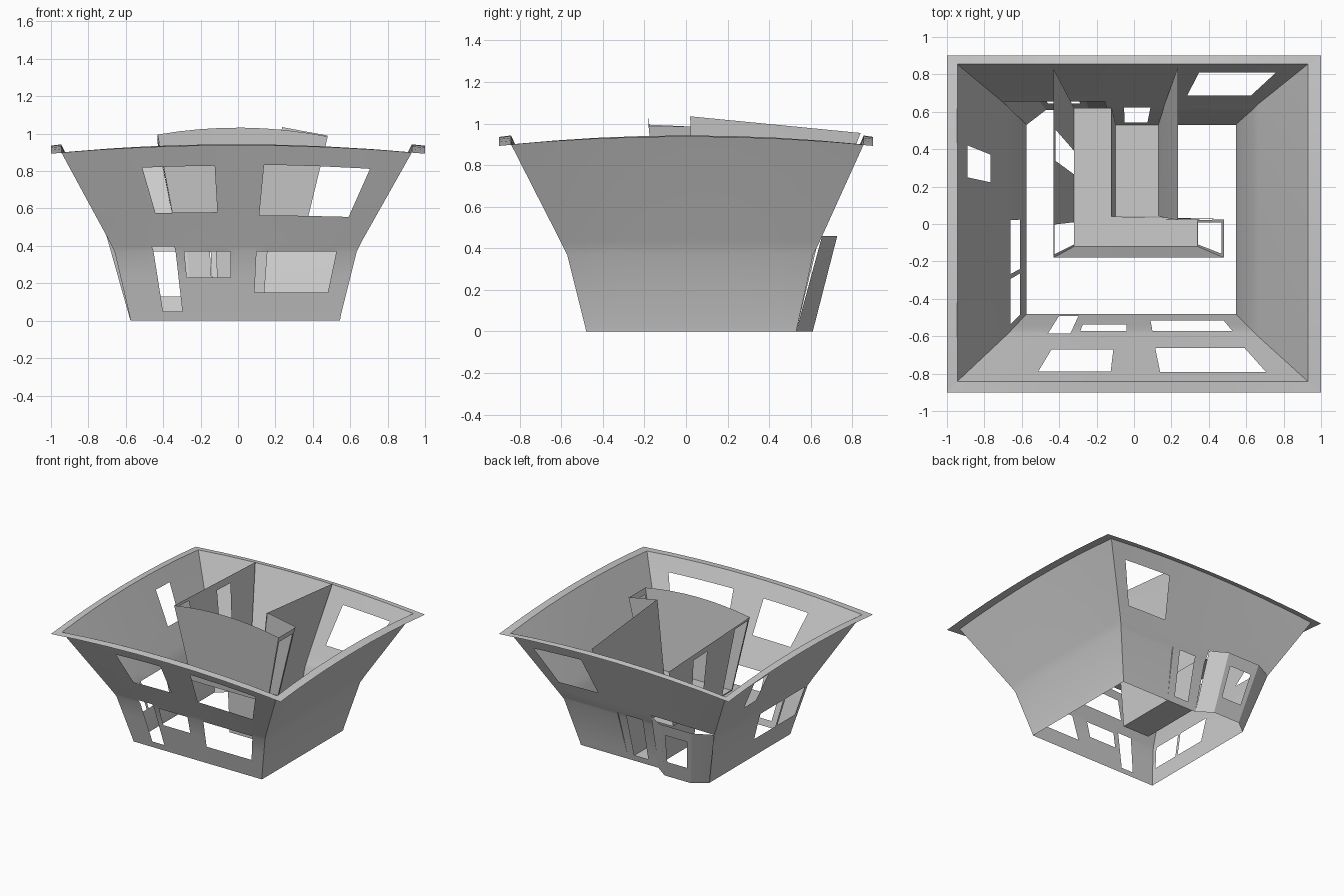
import bpy, bmesh
from mathutils import Vector

if "Cube" in bpy.data.objects:
    bpy.data.objects.remove(bpy.data.objects["Cube"])


def make_object(name, bm):
    bmesh.ops.remove_doubles(bm, verts=bm.verts, dist=1e-5)
    me = bpy.data.meshes.new(name)
    bm.to_mesh(me)
    bm.free()
    ob = bpy.data.objects.new(name, me)
    bpy.context.collection.objects.link(ob)
    bpy.ops.object.select_all(action='DESELECT')
    ob.select_set(True)
    bpy.context.view_layer.objects.active = ob
    bpy.ops.object.shade_smooth_by_angle(angle=0.6)
    return ob


def panel(name, rows, holes=(), bow=0.0, low=0.0, steps=8):
    """Sheet wall lofted through (left, right) rows, lowest first.
    holes are (u0, u1, height0, height1); bow arches the upper part."""
    rows = [(Vector(a), Vector(b)) for a, b in rows]
    keys = [a.z for a, b in rows]

    def point(u, v):
        i = 0
        while i < len(keys) - 2 and v > keys[i + 1]:
            i += 1
        t = (v - keys[i]) / (keys[i + 1] - keys[i])
        p = rows[i][0].lerp(rows[i + 1][0], t).lerp(
            rows[i][1].lerp(rows[i + 1][1], t), u)
        rise = max(0.0, (v - low) / (keys[-1] - low))
        p.z += bow * rise * 4 * u * (1 - u)
        return p

    us = sorted({i / steps for i in range(steps + 1)} | {h[k] for h in holes for k in (0, 1)})
    vs = sorted(set(keys) | {h[k] for h in holes for k in (2, 3)})
    bm = bmesh.new()
    grid = [[bm.verts.new(point(u, v)) for u in us] for v in vs]
    for j in range(len(vs) - 1):
        for i in range(len(us) - 1):
            u, v = (us[i] + us[i + 1]) / 2, (vs[j] + vs[j + 1]) / 2
            if any(h[0] < u < h[1] and h[2] < v < h[3] for h in holes):
                continue
            bm.faces.new((grid[j][i], grid[j][i + 1], grid[j + 1][i + 1], grid[j + 1][i]))
    for v in [v for v in bm.verts if not v.link_faces]:
        bm.verts.remove(v)
    return make_object(name, bm)


def floor(name, outline, z):
    bm = bmesh.new()
    bm.faces.new([bm.verts.new((x, y, z)) for x, y in outline])
    return make_object(name, bm)


# Flaring outer shell: height, left x, right x, front y, back y
profile = [(0.0, -.575, .545, -.48, .53), (.03, -.58, .55, -.487, .537),
           (.37, -.66, .635, -.572, .612), (.43, -.69, .665, -.602, .642),
           (.90, -.945, .93, -.842, .855)]


def side(a, b):
    """Rows of one shell side between corners a and b, e.g. 'lf' = left front."""
    col = {'l': 1, 'r': 2, 'f': 3, 'b': 4}
    return [tuple((p[col[c[0]]], p[col[c[1]]], p[0]) for c in (a, b)) for p in profile]


walls = {
    "front": ('lf', 'rf', [(.214, .434, .565, .795), (.584, .905, .55, .80),
                           (.161, .252, .05, .395), (.288, .479, .23, .37),
                           (.586, .916, .15, .37)]),
    "right": ('rf', 'rb', []),
    "back": ('rb', 'lb', [(.065, .298, .53, .80), (.424, .531, .05, .39),
                          (.603, 1.0, 0.0, .46)]),
    "left": ('lb', 'lf', [(.243, .35, .57, .80), (.50, .743, .16, .37),
                          (.765, .97, .16, .37)]),
}
outer = {'l': -1, 'r': 1, 'f': -.9, 'b': .9}
for name, (a, b, holes) in walls.items():
    rows = side(a, b)
    panel(name + "_wall", rows, holes, bow=.043, low=.38)
    # Eave strip around the rim
    edge = tuple((outer[c[0]], outer[c[1]], .893) for c in (a, b))
    panel(name + "_eave", [edge, rows[-1]], bow=.043, low=-50)

# Back corner bay
base = [(-.13, .53), (-.24, .61), (-.47, .61), (-.575, .53)]
top = [(-.155, .655), (-.28, .728), (-.56, .728), (-.705, .655)]
for i, name in enumerate(("bay_right", "bay_middle", "bay_left")):
    holes = [(.15, .85, .13, .37)] if i == 1 else []
    panel(name, [((*base[i], 0), (*base[i + 1], 0)),
                 ((*top[i], .46), (*top[i + 1], .46))], holes, steps=2)

# Upper room walls
F = .41
panel("room_front_wall", [((-.32, -.12, F), (.34, -.12, F)),
                          ((-.43, -.18, .995), (.48, -.18, .985))], bow=.042, low=F)
panel("room_right_wall", [((.34, -.12, F), (.34, .02, F)),
                          ((.48, -.18, .985), (.48, .025, .985))],
      [(.08, .92, F + .01, .94)], steps=2)
panel("room_back_wall", [((.34, .025, F), (.165, .025, F)),
                         ((.48, .03, .99), (.235, .03, 1.035))], steps=2)
panel("room_left_wall", [((-.32, .62, F), (-.32, -.12, F)),
                         ((-.43, .83, .95), (-.43, -.18, .995))],
      [(.31, .48, F + .01, .90), (.825, .985, F + .01, .93)], steps=4)

# Stairwell walls
panel("stair_right_wall", [((.13, .04, 0), (.13, .53, 0)),
                           ((.16, .035, F), (.16, .63, F)),
                           ((.235, .02, 1.035), (.235, .84, .955))], steps=2)
panel("stair_left_wall", [((-.10, .53, 0), (-.10, .04, 0)),
                          ((-.12, .62, F), (-.12, .04, F))], steps=2)
panel("stair_front_wall", [((-.10, .04, 0), (.13, .04, 0)),
                           ((-.12, .04, F), (.16, .04, F))], steps=2)

# Floors
floor("upper_floor", [(-.32, -.12), (.34, -.12), (.34, .03), (-.12, .04),
                      (-.12, .62), (-.32, .62)], F)
floor("stair_floor", [(-.10, .04), (.13, .04), (.13, .53), (-.10, .53)], 0.0)
